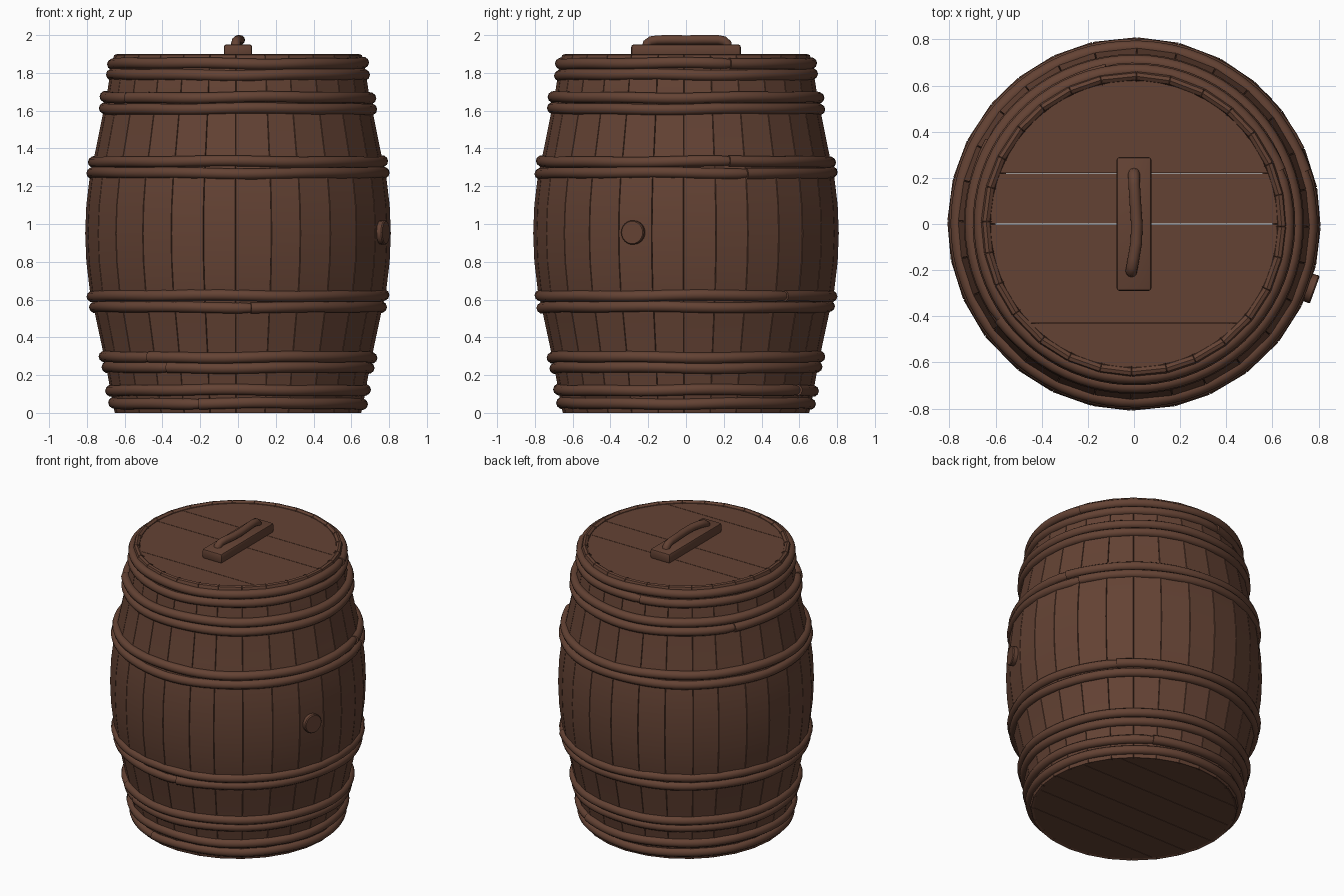
import bpy, bmesh, math, random
from mathutils import Vector

if "Cube" in bpy.data.objects:
    bpy.data.objects.remove(bpy.data.objects["Cube"])

random.seed(4)
wood = bpy.data.materials.new("dark brown wood")
wood.diffuse_color = (0.127, 0.055, 0.034, 1)
wood.use_nodes = True
wood.node_tree.nodes["Principled BSDF"].inputs["Base Color"].default_value = wood.diffuse_color


def finish(name, bm, angle=35):
    """Turn a bmesh into a named, coloured object with smooth-by-angle shading."""
    bmesh.ops.recalc_face_normals(bm, faces=bm.faces)
    me = bpy.data.meshes.new(name)
    bm.to_mesh(me)
    bm.free()
    me.materials.append(wood)
    ob = bpy.data.objects.new(name, me)
    bpy.context.collection.objects.link(ob)
    bpy.ops.object.select_all(action='DESELECT')
    ob.select_set(True)
    bpy.context.view_layer.objects.active = ob
    bpy.ops.object.shade_smooth_by_angle(angle=math.radians(angle))
    return ob


def skin(bm, rings, close_ends=False):
    """Bridge consecutive closed rings of points."""
    vs = [[bm.verts.new(p) for p in r] for r in rings]
    for a, b in zip(vs, vs[1:]):
        for i in range(len(a)):
            j = (i + 1) % len(a)
            bm.faces.new((a[i], a[j], b[j], b[i]))
    if close_ends:
        bm.faces.new(vs[0])
        bm.faces.new(vs[-1])


# Barrel staves: bulging lathe profile (radius, z) with fine grooves between staves
profile = [(.60, .03), (.63, .006), (.652, 0), (.66, .03), (.69, .2), (.722, .36),
           (.752, .5), (.785, .65), (.803, .8), (.809, .95), (.803, 1.1), (.785, 1.25),
           (.752, 1.4), (.722, 1.55), (.692, 1.7), (.667, 1.86), (.655, 1.895),
           (.64, 1.9), (.625, 1.89), (.62, 1.87), (.60, 1.85)]
STAVES = 28
seams = [2 * math.pi * i / STAVES - .016 + (random.uniform(-.02, .02) if i % 7 else 0)
         for i in range(STAVES)]
rings = []
for r, z in profile:
    ring = []
    for a in seams:
        for da, dr in ((-.003, 0), (0, -.008), (.003, 0)):
            ring.append(((r + dr) * math.cos(a + da), (r + dr) * math.sin(a + da), z))
    rings.append(ring)
bm = bmesh.new()
skin(bm, rings)
finish("barrel_staves", bm, 30)


# Lid and base: round discs cut into planks running along x
def planks(name, radius, z0, z1, cuts):
    bm = bmesh.new()
    edges = [-radius] + cuts + [radius]
    for lo, hi in zip(edges, edges[1:]):
        a0 = math.asin(max(-1, (lo + .0015) / radius)) if lo > -radius else -math.pi / 2
        a1 = math.asin((hi - .0015) / radius) if hi < radius else math.pi / 2
        arc = [a0 + (a1 - a0) * i / 14 for i in range(15)]
        pts = [(radius * math.cos(a), radius * math.sin(a)) for a in arc]
        pts += [(-x, y) for x, y in reversed(pts)]
        skin(bm, [[(x, y, z) for x, y in pts] for z in (z0, z1)], True)
    bmesh.ops.remove_doubles(bm, verts=bm.verts, dist=1e-5)
    finish(name, bm)


planks("lid_planks", .621, 1.85, 1.886, [-.43, 0, .22])
planks("base_planks", .635, .004, .035, [-.4, -.2, 0, .22, .43])


def tube(name, pts, radii, sides, up=None):
    """Round tube along an open path with a radius for every point."""
    bm = bmesh.new()
    rings = []
    for i, p in enumerate(pts):
        t = (pts[min(i + 1, len(pts) - 1)] - pts[max(i - 1, 0)]).normalized()
        u = t.cross(up).normalized()
        w = u.cross(t)
        rings.append([p + radii[i] * (math.cos(k * math.tau / sides) * u
                                      + math.sin(k * math.tau / sides) * w)
                      for k in range(sides)])
    skin(bm, rings, True)
    return finish(name, bm, 50)


# Twelve bent-twig hoops in pairs: z, outer radius, angle of the overlapping ends
hoops = [(.05, .686, -108), (.12, .702, 60), (.24, .721, -122), (.295, .736, -131),
         (.56, .787, -85), (.62, .80, 42), (1.27, .801, 24), (1.33, .793, 17),
         (1.61, .735, 150), (1.67, .731, -145), (1.79, .697, 100), (1.85, .692, 20)]
for n, (z, outer, start) in enumerate(hoops):
    pts, radii = [], []
    ph = random.uniform(0, 6)
    steps = 72
    for i in range(steps + 1):
        f = i / steps
        a = math.radians(start + 366 * f)
        r = outer - .028 + .006 * max(0, 1 - f * 30)
        wob = .003 * math.sin(3 * a + ph) + .002 * math.sin(7 * a + ph)
        pts.append(Vector((r * math.cos(a), r * math.sin(a), z + wob)))
        radii.append(.030 * (.45 if i == steps else .8 if i == steps - 1 else 1))
    tube(f"hoop_{n + 1}", pts, radii, 10, Vector((0, 0, 1)))

# Plate under the lid handle
bm = bmesh.new()
bmesh.ops.create_cube(bm, size=1)
for v in bm.verts:
    v.co = Vector((v.co.x * .15, v.co.y * .58, 1.917 + v.co.z * .066))
bmesh.ops.bevel(bm, geom=bm.edges[:], offset=.012, segments=2, affect='EDGES', profile=.5)
finish("handle_plate", bm)

# Slightly crooked lid handle
path = [(-.01, -.208, 1.935), (-.012, -.205, 1.955), (-.008, -.185, 1.969),
        (-.002, -.15, 1.974), (.01, -.08, 1.975), (.012, 0, 1.974), (.006, .09, 1.975),
        (.001, .17, 1.975), (0, .2, 1.969), (0, .217, 1.955), (0, .22, 1.935)]
tube("lid_handle", [Vector(p) for p in path], [.025] * len(path), 12, Vector((1, 0, 0)))

# Round bung plug on the right side
ang = math.radians(-20)
out = Vector((math.cos(ang), math.sin(ang), 0))
side = Vector((-out.y, out.x, 0))
bm = bmesh.new()
skin(bm, [[out * d + side * r * math.cos(k * math.tau / 24)
           + Vector((0, 0, .955 + r * math.sin(k * math.tau / 24))) for k in range(24)]
          for d, r in ((.77, .06), (.828, .064), (.834, .059))], True)
finish("bung_plug", bm)
